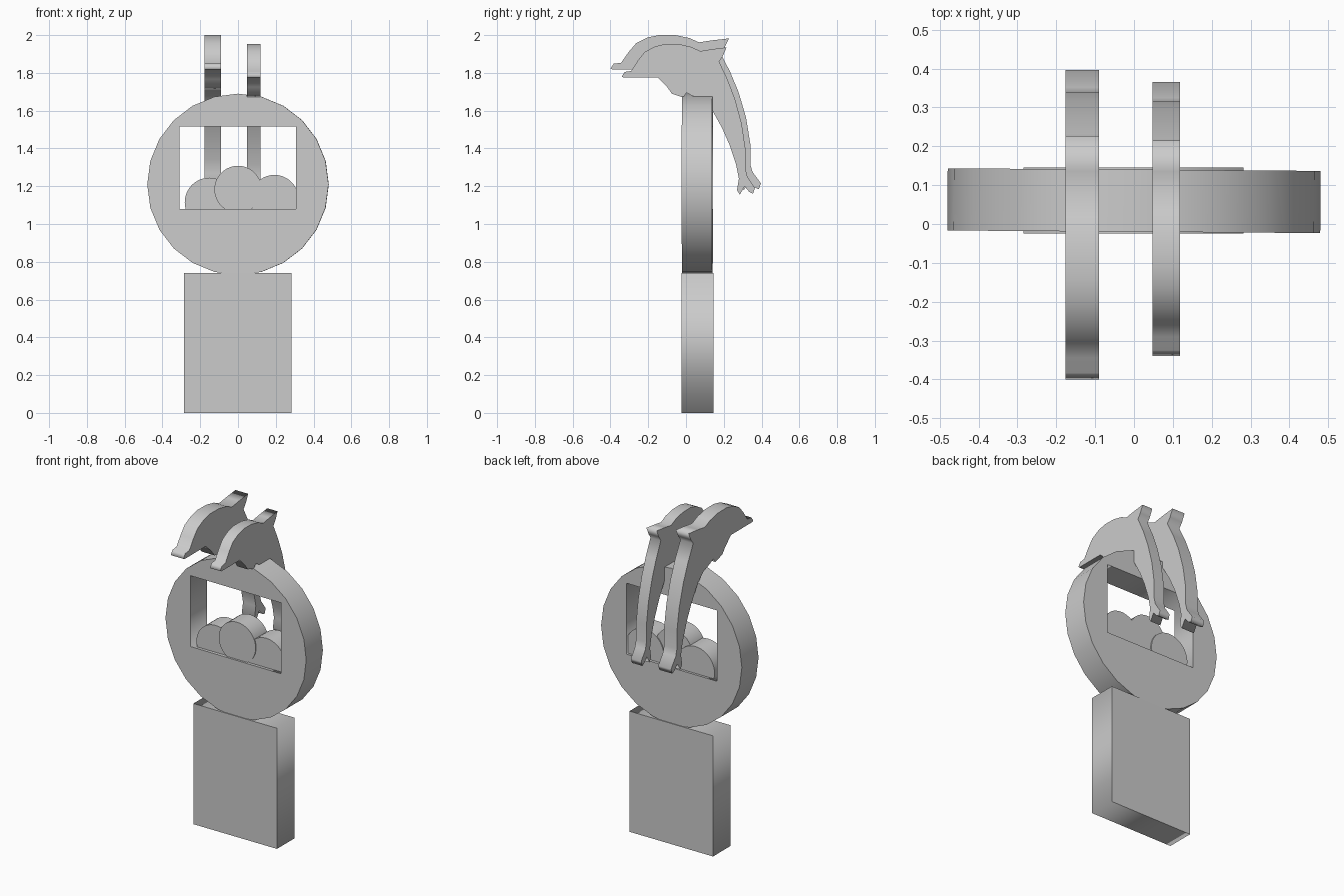
import bpy
from math import sin, cos, pi, radians

if "Cube" in bpy.data.objects:
    bpy.data.objects.remove(bpy.data.objects["Cube"])


def plate(name, loops, thickness, location, rotation):
    """Extrude closed outlines (inner loops become holes) into a flat plate."""
    curve = bpy.data.curves.new(name, 'CURVE')
    curve.dimensions = '2D'
    curve.fill_mode = 'BOTH'
    curve.extrude = thickness / 2
    for loop in loops:
        spline = curve.splines.new('POLY')
        spline.points.add(len(loop) - 1)
        for p, (u, v) in zip(spline.points, loop):
            p.co = (u, v, 0, 1)
        spline.use_cyclic_u = True
    obj = bpy.data.objects.new(name, curve)
    bpy.context.collection.objects.link(obj)
    obj.location = location
    obj.rotation_euler = rotation
    bpy.ops.object.select_all(action='DESELECT')
    obj.select_set(True)
    bpy.context.view_layer.objects.active = obj
    bpy.ops.object.convert(target='MESH')
    return bpy.context.object


def circle(cx, cy, r, n):
    return [(cx + r * cos(2 * pi * i / n), cy + r * sin(2 * pi * i / n)) for i in range(n)]


def rect(x0, x1, y0, y1):
    return [(x0, y0), (x1, y0), (x1, y1), (x0, y1)]


FACING = (pi / 2, 0, 0)              # outline in x-z
FACING_TURNED = (pi / 2, 0, radians(-0.4))
SIDEWAYS = (pi / 2, 0, pi / 2)       # outline in y-z

# pedestal
plate("pedestal", [rect(-0.285, 0.282, 0, 0.74)], 0.17, (0, 0.06, 0), FACING)

# round frame with a rectangular window
plate("round_frame", [circle(0, 1.21, 0.48, 24), rect(-0.31, 0.308, 1.08, 1.515)],
      0.16, (0, 0.06, 0), FACING_TURNED)

# round waves standing in the window
for i, (x, z, r, y) in enumerate([(-0.152, 1.115, 0.13, 0.063),
                                  (0.0, 1.183, 0.125, 0.055),
                                  (0.193, 1.133, 0.127, 0.06)]):
    plate(f"wave_{i + 1}", [circle(x, z, r, 40)], 0.125, (0, y, 0), FACING)

# leaping dolphins: side profile as (y, z)
dolphin = [
    (-.34, 1.78), (-.325, 1.805), (-.29, 1.81), (-.255, 1.865), (-.22, 1.91),
    (-.165, 1.94), (-.11, 1.953), (-.035, 1.952), (.03, 1.937), (.075, 1.915),
    (.135, 1.925), (.215, 1.935), (.195, 1.89), (.175, 1.86), (.22, 1.765),
    (.26, 1.66), (.295, 1.53), (.315, 1.395), (.315, 1.29), (.325, 1.25),
    (.365, 1.19), (.355, 1.16), (.335, 1.17), (.31, 1.2), (.285, 1.155),
    (.27, 1.18), (.28, 1.24), (.265, 1.315), (.23, 1.42), (.19, 1.51),
    (.14, 1.6), (.09, 1.655), (.03, 1.68), (.003, 1.695), (-.015, 1.67),
    (-.075, 1.69), (-.1, 1.725), (-.15, 1.775), (-.33, 1.775)]
large = [(-0.40 + (y + 0.34) * 1.13, 1.215 + (z - 1.19) * 1.03) for y, z in dolphin]
plate("small_dolphin", [dolphin], 0.07, (0.083, 0, 0), SIDEWAYS)
plate("large_dolphin", [large], 0.087, (-0.133, 0, 0), SIDEWAYS)
